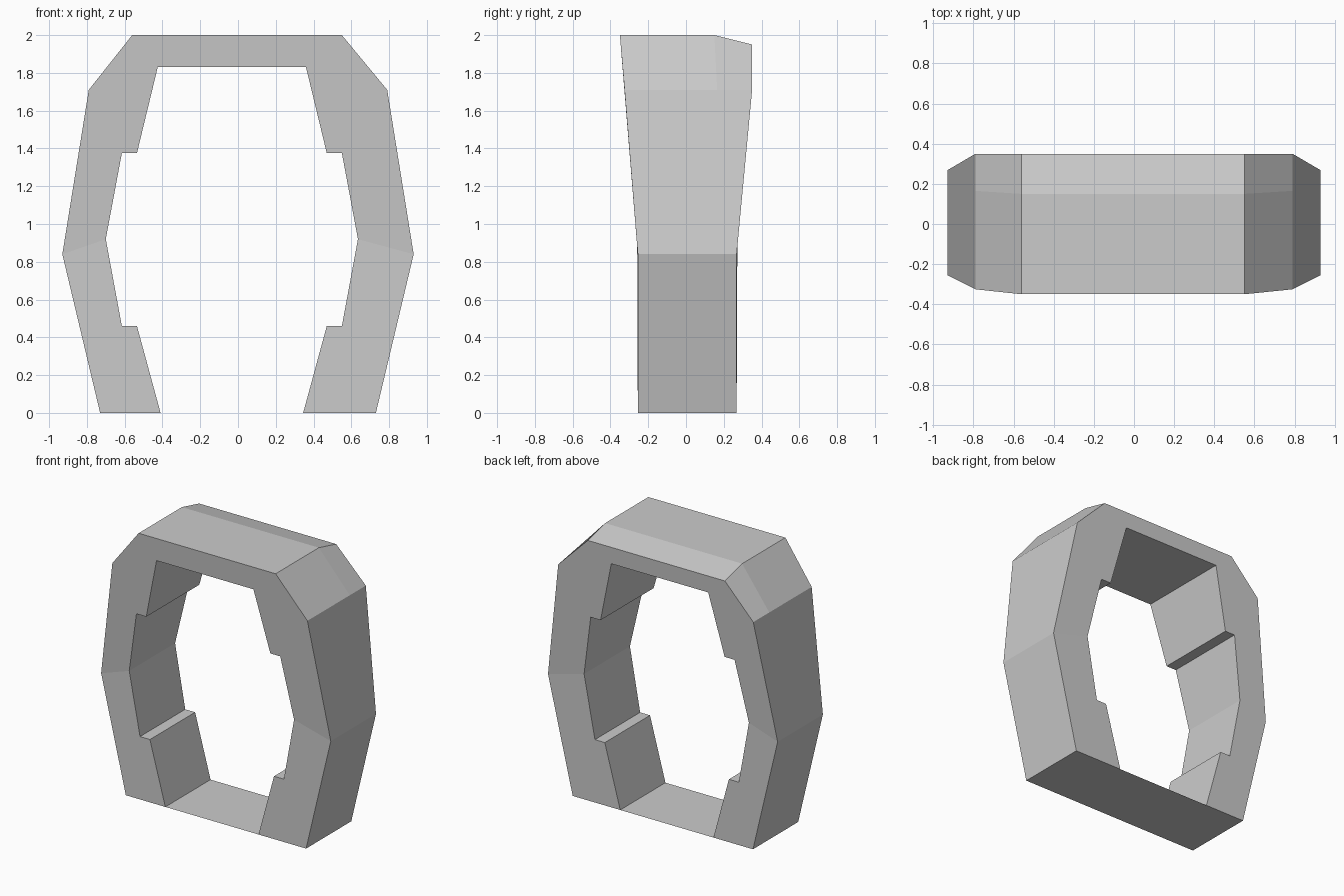
import bpy, bmesh

if "Cube" in bpy.data.objects:
    bpy.data.objects.remove(bpy.data.objects["Cube"])

# Front profiles (x, z): outside and inside of the frame, left foot to right foot
outer = [(-.73, 0), (-.93, .84), (-.79, 1.71), (-.56, 2), (.55, 2), (.79, 1.71), (.93, .84), (.73, 0)]
inner = [(-.41, 0), (-.535, .46), (-.615, .46), (-.70, .92), (-.615, 1.375), (-.535, 1.375), (-.425, 1.83),
         (.36, 1.83), (.47, 1.375), (.55, 1.375), (.635, .92), (.55, .46), (.47, .46), (.345, 0)]


def front_y(z):
    return -.255 - .095 * max(0, z - .88) / 1.12


def back_y(z):
    return .268 + .082 * min(1, max(0, z - .88) / .83)


bm = bmesh.new()


def loop(profile, depth, top=2):
    return [bm.verts.new((x, depth(z), min(z, top))) for x, z in profile]


# Vertex loops; the rear top edge is lowered to make a sloping rear bevel
of, ob = loop(outer, front_y), loop(outer, back_y, 1.95)
nf, nb = loop(inner, front_y), loop(inner, back_y)
ridge = {i: bm.verts.new((outer[i][0], .15 if i in (3, 4) else .165, outer[i][1])) for i in (2, 3, 4, 5)}

# Front and back: two lower legs and an upper arch
for o, n in ((of, nf), (ob, nb)):
    bm.faces.new(o[:2] + n[3::-1])
    bm.faces.new(o[6:] + n[:9:-1])
    bm.faces.new(o[1:7] + n[10:2:-1])

# Outer walls, split along the bevel ridge near the top
for i in range(7):
    a, b = ridge.get(i), ridge.get(i + 1)
    if a and b:
        bm.faces.new((of[i], of[i + 1], b, a))
        bm.faces.new((a, b, ob[i + 1], ob[i]))
    else:
        bm.faces.new([v for v in (of[i], of[i + 1], b, ob[i + 1], ob[i], a) if v])

# Stepped inner walls
for i in range(13):
    bm.faces.new((nf[i], nb[i], nb[i + 1], nf[i + 1]))

# Flat floor closing the feet and the opening
bm.faces.new((of[0], nf[0], nf[13], of[7], ob[7], nb[13], nb[0], ob[0]))

bmesh.ops.recalc_face_normals(bm, faces=bm.faces)
mesh = bpy.data.meshes.new("door_frame")
bm.to_mesh(mesh)
bm.free()
bpy.context.collection.objects.link(bpy.data.objects.new("door_frame", mesh))
